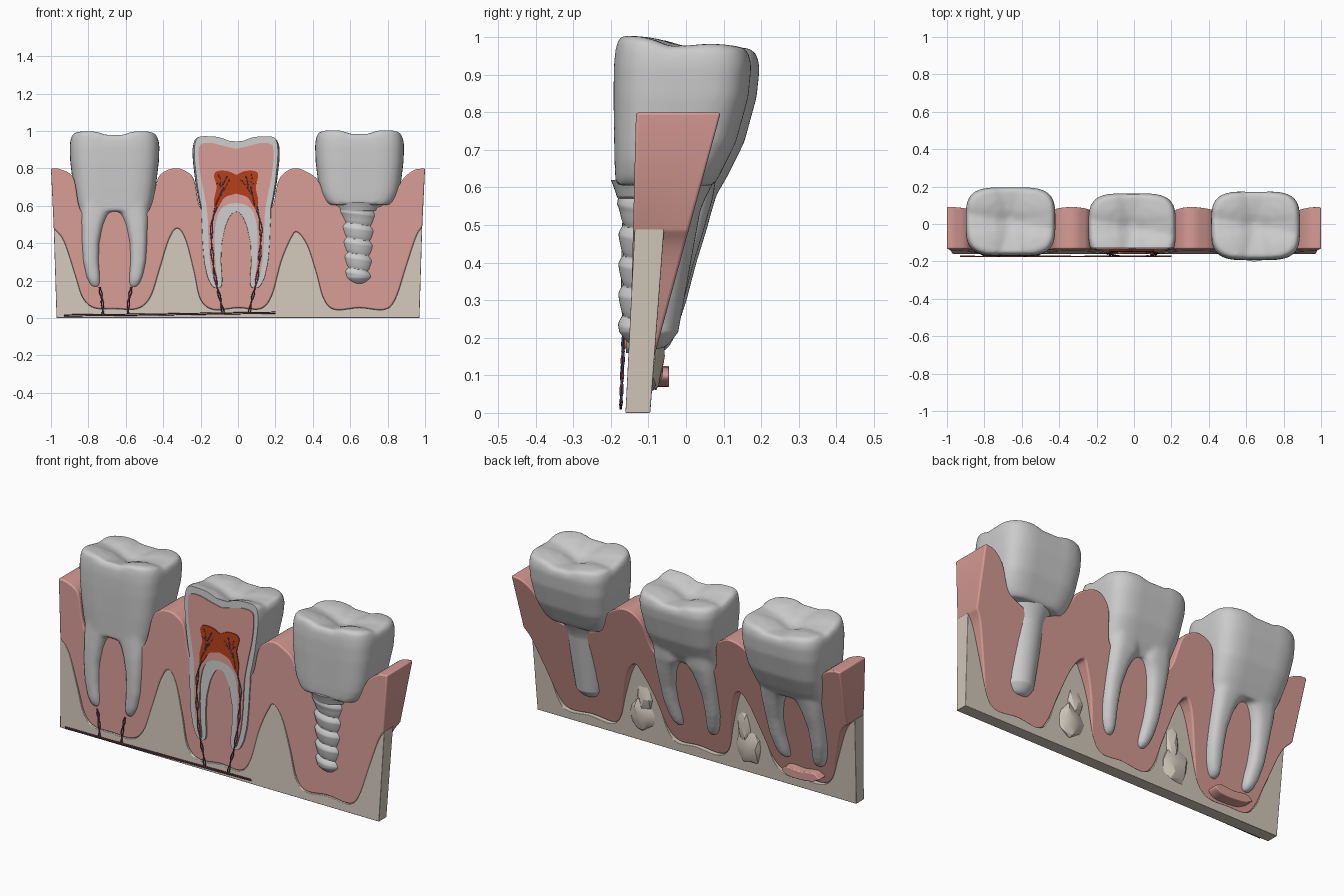
import bpy, bmesh, math, random
from mathutils import Vector

if "Cube" in bpy.data.objects:
    bpy.data.objects.remove(bpy.data.objects["Cube"])
random.seed(4)

def mat(name, r, g, b):
    m = bpy.data.materials.new(name)
    m.diffuse_color = (r, g, b, 1)
    m.use_nodes = True
    m.node_tree.nodes["Principled BSDF"].inputs["Base Color"].default_value = m.diffuse_color
    return m

PINK = mat("gum_pink", 0.68, 0.33, 0.30)
BONE = mat("bone_beige", 0.64, 0.57, 0.49)
RED = mat("pulp_red", 0.45, 0.05, 0.01)
ARTERY = mat("artery_red", 0.40, 0.05, 0.04)
VEIN = mat("vein_blue", 0.05, 0.10, 0.20)

def finish(name, bm, m=None, angle=40):
    bmesh.ops.recalc_face_normals(bm, faces=bm.faces)
    me = bpy.data.meshes.new(name)
    bm.to_mesh(me)
    bm.free()
    me.shade_smooth()
    me.set_sharp_from_angle(angle=math.radians(angle))
    ob = bpy.data.objects.new(name, me)
    bpy.context.collection.objects.link(ob)
    if m:
        me.materials.append(m)
    return ob

def spline(pts, k=6):
    """Catmull-Rom through 2D points"""
    p = [Vector(q) for q in pts]
    p = [2 * p[0] - p[1]] + p + [2 * p[-1] - p[-2]]
    out = []
    for a, b, c, d in zip(p, p[1:], p[2:], p[3:]):
        for i in range(k):
            t = i / k
            out.append(0.5 * (2 * b + (c - a) * t + (2 * a - 5 * b + 4 * c - d) * t * t
                              + (3 * b - a - 3 * c + d) * t ** 3))
    return out + [p[-2]]

def prism(name, outline, front, back, m, bevel=0):
    """Extrude a front (x, z) outline between two sloped planes"""
    bm = bmesh.new()
    f = [bm.verts.new((x, front(z), z)) for x, z in outline]
    b = [bm.verts.new((x, back(z), z)) for x, z in outline]
    n = len(f)
    for i in range(n):
        bm.faces.new((f[i], f[(i + 1) % n], b[(i + 1) % n], b[i]))
    bm.faces.new(f)
    bm.faces.new(b)
    ob = finish(name, bm, m)
    if bevel:
        mod = ob.modifiers.new("bevel", "BEVEL")
        mod.width, mod.segments = bevel, 3
        mod.limit_method, mod.angle_limit = 'ANGLE', math.radians(50)
    return ob

def loft(bm, rings):
    vs = [[bm.verts.new(c) for c in r] for r in rings]
    n = len(vs[0])
    for a, b in zip(vs, vs[1:]):
        for i in range(n):
            bm.faces.new((a[i], a[(i + 1) % n], b[(i + 1) % n], b[i]))
    bm.faces.new(vs[0])
    bm.faces.new(vs[-1])

def ring(cx, yf, yb, z, rx, p=3.8, s=1, n=48):
    """Superelliptic ring; z is a number or a height function of (u, v)"""
    out = []
    for i in range(n):
        a = 2 * math.pi * (i + .5) / n
        c, d = math.cos(a), math.sin(a)
        u = s * math.copysign(abs(c) ** (2 / p), c)
        v = s * math.copysign(abs(d) ** (2 / p), d)
        groove = 1 - 0.03 * math.exp(-(u / 0.25) ** 2) if p > 3.5 else 1
        out.append((cx + rx * u, (yf + yb) / 2 + (yb - yf) / 2 * v * groove,
                    z(u, v) if callable(z) else z))
    return out

# ---- teeth: crown with cusps, optional two roots, fused by remesh
def tooth(name, cx, dy, dz, rx, rooted=True, cut=None, deep=0):
    def cusp(u, v):
        return (0.989 + dz - 0.036 * math.exp(-(u / 0.28) ** 2)
                - 0.022 * math.exp(-((v + 0.1 * u) / 0.28) ** 2) - 0.018 * v)
    low = [(.57, .79, -.178, .065), (.63, .86, -.18, .10)] if rooted else \
          [(.605, .71, -.178, .085), (.63, .80, -.18, .10), (.67, .88, -.182, .12)]
    low += [(.72, .93, -.183, .145), (.84, .99, -.185, .178), (.92 + dz, 1, -.184, .186)]
    rings = [ring(cx, f + dy, b + dy, z, rx * w) for z, w, f, b in low]
    for s, k in ((.985, .5), (.95, .88), (.87, 1), (.6, 1), (.35, 1), (.1, 1)):
        rings.append(ring(cx, -.183 + dy, .185 + dy,
                          lambda u, v, k=k: k * cusp(u, v) + (1 - k) * (.92 + dz), rx, s=s))
    bm = bmesh.new()
    loft(bm, rings)
    if rooted:  # roots flare together into the furcation arch
        for sd in (-1, 1):
            loft(bm, [ring(cx + sd * o, f + dy, b + dy + deep, z, r, 3) for z, o, r, f, b in (
                (.66, .095, .098, -.172, .08), (.575, .098, .094, -.178, .068),
                (.535, .112, .078, -.18, .056), (.49, .120, .066, -.183, .044),
                (.40, .128, .053, -.185, .016), (.30, .126, .047, -.185, -.01),
                (.22, .114, .041, -.182, -.036), (.18, .105, .032, -.175, -.052),
                (.158, .10, .018, -.155, -.075))])
    ob = finish(name, bm)
    r = ob.modifiers.new("fuse", "REMESH")
    r.mode, r.voxel_size = 'VOXEL', 0.011
    s = ob.modifiers.new("soften", "SMOOTH")
    s.factor, s.iterations = 0.5, 5
    ev = ob.evaluated_get(bpy.context.evaluated_depsgraph_get())
    bm = bmesh.new()
    bm.from_mesh(ev.to_mesh())
    bpy.data.objects.remove(ob)
    if cut:  # slice the front away to show the section
        bmesh.ops.bisect_plane(bm, geom=bm.verts[:] + bm.edges[:] + bm.faces[:],
                               plane_co=(0, cut(0), 0), plane_no=(0, -1, cut(1) - cut(0)),
                               clear_outer=True)
        bmesh.ops.holes_fill(bm, edges=[e for e in bm.edges if e.is_boundary], sides=0)
    return finish(name, bm, angle=50)

def section(z):
    return -0.166 + 0.04 * z

tooth("whole_tooth", -.66, .012, -.003, .24)
tooth("sectioned_tooth", -.01, -.02, -.027, .234, cut=section, deep=.025)
tooth("implant_crown", .65, -.01, .002, .238, rooted=False)

# ---- implant screw, threads fading toward the back
rings = []
for i in range(111):
    z = 0.17 + 0.45 * i / 110
    t = (z - 0.17) / 0.45
    base = 0.074 + 0.04 * t + 0.025 * max(0, (t - .8) / .2) ** 1.5
    base *= min(1, 0.4 + 0.6 * math.sqrt(min(1, t / 0.1)))
    cy, row = -0.103 + 0.042 * t, []
    for j in range(48):
        a = 2 * math.pi * j / 48
        ph = (z / 0.08 + a / (2 * math.pi)) % 1
        amp = 0.017 * min(1, max(0, 0.6 - math.sin(a))) * (t < .9)
        rr = base + amp * (math.sqrt(min(ph / 0.7, (1 - ph) / 0.3)) - 0.75)
        row.append((0.643 + rr * math.cos(a), cy + rr * math.sin(a), z))
    rings.append(row)
bm = bmesh.new()
loft(bm, rings)
finish("implant_screw", bm, angle=60)

# ---- gum and bone share one scalloped border
border = spline([(-.985, .48), (-.93, .41), (-.87, .23), (-.83, .11), (-.77, .055), (-.66, .05),
                 (-.54, .05), (-.47, .11), (-.42, .26), (-.37, .42), (-.325, .48), (-.28, .42),
                 (-.235, .25), (-.2, .1), (-.13, .045), (0, .055), (.12, .05), (.18, .12),
                 (.23, .3), (.28, .42), (.315, .46), (.37, .39), (.42, .24), (.46, .1), (.52, .045),
                 (.65, .055), (.78, .045), (.84, .1), (.9, .28), (.95, .43), (.985, .49)])
gum_top = spline([(-1, .8), (-.95, .795), (-.88, .75), (-.85, .6), (-.81, .56), (-.66, .59), (-.51, .56),
                  (-.465, .6), (-.43, .74), (-.39, .785), (-.33, .8), (-.28, .785), (-.235, .74),
                  (-.205, .6), (-.15, .56), (0, .58), (.13, .56), (.185, .6), (.215, .73), (.26, .785),
                  (.31, .8), (.36, .785), (.425, .74), (.475, .64), (.53, .6), (.65, .57), (.77, .6),
                  (.825, .64), (.88, .74), (.94, .79), (1, .8)])
prism("gum", border + gum_top[::-1], lambda z: -.153 + .025 * z, lambda z: -.125 + .272 * z, PINK, .008)
prism("jaw_bone", border + [Vector((.97, 0)), Vector((-.97, 0))],
      lambda z: -.161 + .05 * z, lambda z: -.095 + .075 * z, BONE, .006)

# rough bone heaps and a gum remnant on the back
for i, (x, z, w) in enumerate([(-.33, .15, .08), (-.30, .25, .05), (.33, .15, .08), (.30, .25, .05)]):
    bm = bmesh.new()
    bmesh.ops.create_icosphere(bm, subdivisions=2, radius=1)
    for v in bm.verts:
        k = random.uniform(.8, 1.1)
        v.co = Vector((x + w * k * v.co.x, -.09 + .035 * k * v.co.y, z + .1 * k * v.co.z))
    finish("bone_heap_%d" % (i + 1), bm, BONE, 20)
prism("gum_remnant", spline([(-.78, .1), (-.74, .125), (-.66, .115), (-.58, .12), (-.55, .095),
                             (-.6, .07), (-.72, .075), (-.78, .1)])[:-1],
      lambda z: -.11, lambda z: -.045, PINK, .01)

# ---- section layers: dentine with canals, then pulp
def mirrored(half, cx=-.01):
    s = spline(half)
    return [Vector((cx + x, z)) for x, z in s] + [Vector((cx - x, z)) for x, z in s[-2:0:-1]]

prism("dentine", mirrored([(0, .905), (.06, .918), (.13, .935), (.185, .93), (.2, .89), (.193, .78),
                           (.172, .67), (.155, .57), (.15, .48), (.147, .38), (.136, .27),
                           (.112, .18), (.097, .185), (.108, .27), (.114, .38), (.112, .48),
                           (.092, .565), (.05, .605), (0, .615)]),
      lambda z: section(z) - .005, lambda z: section(z) + .01, PINK)
prism("pulp", mirrored([(0, .765), (.045, .785), (.1, .785), (.118, .76), (.105, .7), (.118, .63),
                        (.112, .575), (.09, .6), (.06, .645), (0, .665)]),
      lambda z: section(z) - .010, lambda z: section(z), RED)

# ---- vessels
def vessel(name, pts, m, r=.004, ph=0, wig=.004):
    cu = bpy.data.curves.new(name, 'CURVE')
    cu.dimensions, cu.bevel_depth, cu.bevel_resolution = '3D', r, 1
    cu.use_fill_caps = True
    path = spline(pts)
    sp = cu.splines.new('POLY')
    sp.points.add(len(path) - 1)
    for i, (p, (x, z)) in enumerate(zip(sp.points, path)):
        p.co = (x + wig * math.sin(i * .9 + ph), section(z) - .008 + wig * math.cos(i * .9 + ph), z, 1)
    cu.materials.append(m)
    bpy.context.collection.objects.link(bpy.data.objects.new(name, cu))

for tag, m, ph, o in (("artery", ARTERY, 0, -.003), ("vein", VEIN, math.pi, .003)):
    for sd, side in ((-1, "left"), (1, "right")):
        c = -.01
        vessel("canal_%s_%s" % (tag, side), [(c + sd * x + o, z) for x, z in (
            (.05, .76), (.075, .69), (.105, .6), (.13, .5), (.13, .38), (.12, .27), (.103, .17),
            (.085, .1), (.07, .03))], m, .003, ph, .003)
        for k, end in enumerate([(.09, .77), (.03, .74), (.1, .72)]):
            vessel("pulp_%s_%s_%d" % (tag, side, k), [(c + sd * .085 + o, .655),
                   (c + sd * (end[0] + .07) / 2 - o, .71), (c + sd * end[0] + 2 * o, end[1])],
                   m, .0022, ph, .002)
        vessel("root_%s_%s" % (tag, side), [(-.655 + sd * x + 1.3 * o, z) for x, z in (
            (.085, .165), (.078, .13), (.07, .08), (.067, .02))], m, .003, ph, .002)
    vessel("main_" + tag, [(-.93, .014 - o), (-.5, .018 - o), (-.1, .024 - o), (.2, .028 - o)],
           m, .003, ph, .001)
